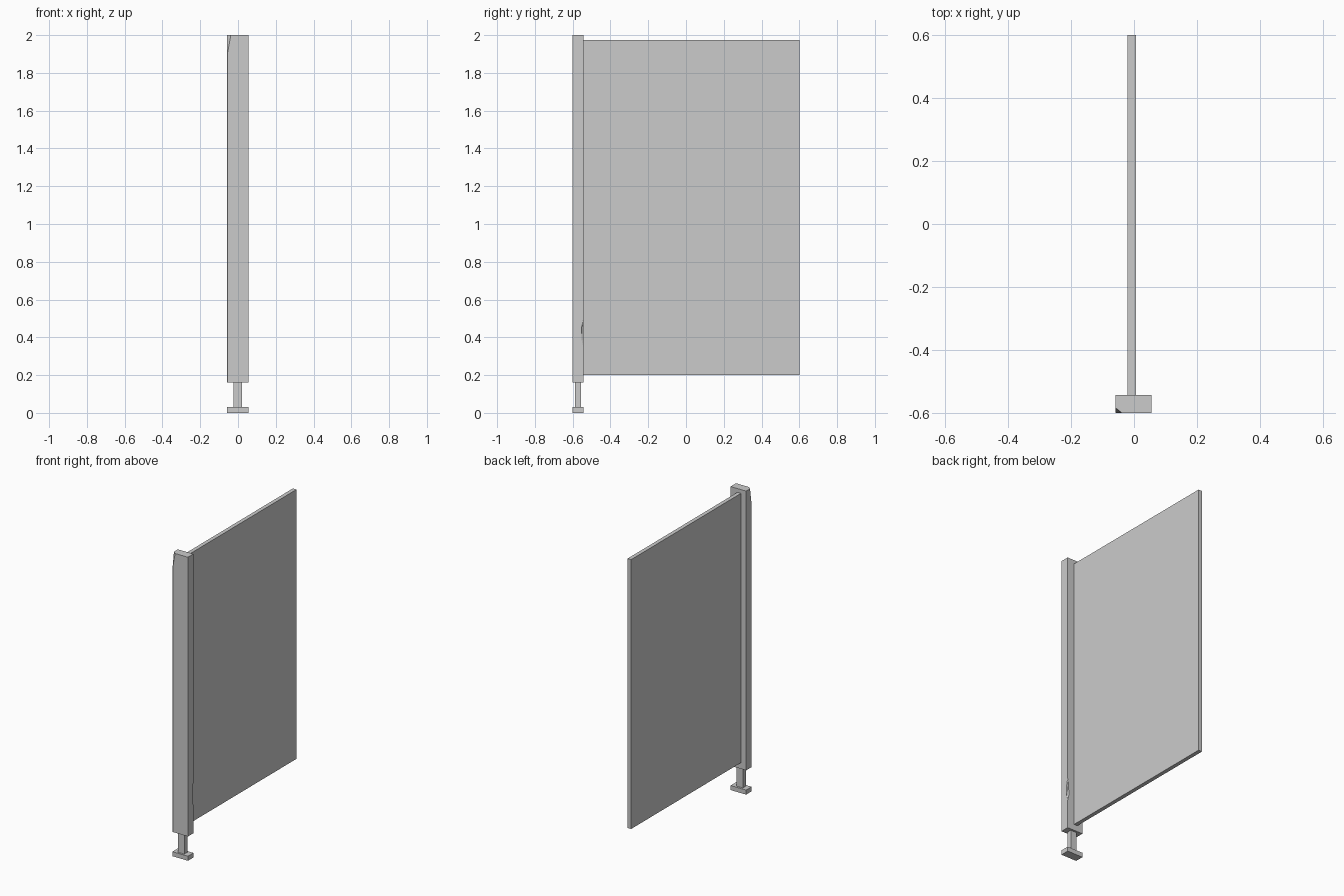
import bpy
import bmesh
from mathutils import Vector, Matrix

cube = bpy.data.objects.get("Cube")
if cube:
    bpy.data.objects.remove(cube, do_unlink=True)

grey = bpy.data.materials.new("plain_grey")
grey.use_nodes = True
grey.diffuse_color = (0.6, 0.6, 0.6, 1)
grey.node_tree.nodes["Principled BSDF"].inputs["Base Color"].default_value = (0.6, 0.6, 0.6, 1)


def finish(name, bm):
    mesh = bpy.data.meshes.new(name)
    bm.to_mesh(mesh)
    bm.free()
    mesh.materials.append(grey)
    obj = bpy.data.objects.new(name, mesh)
    bpy.context.collection.objects.link(obj)
    return obj


def box(low, high):
    low, high = Vector(low), Vector(high)
    bm = bmesh.new()
    bmesh.ops.create_cube(bm, size=1)
    bmesh.ops.scale(bm, vec=high - low, verts=bm.verts)
    bmesh.ops.translate(bm, vec=(low + high) / 2, verts=bm.verts)
    return bm


def slice_off(bm, a, b, c, keep):
    """Cut along the plane through three points and cap the cut."""
    a, b, c, keep = map(Vector, (a, b, c, keep))
    normal = (b - a).cross(c - a)
    if normal.dot(keep - a) > 0:
        normal.negate()
    bmesh.ops.bisect_plane(bm, geom=bm.verts[:] + bm.edges[:] + bm.faces[:],
                           plane_co=a, plane_no=normal, clear_outer=True)
    bmesh.ops.holes_fill(bm, edges=[e for e in bm.edges if e.is_boundary])
    bmesh.ops.recalc_face_normals(bm, faces=bm.faces)


# Foot plate, stem and thin panel
finish("foot_plate", box((-0.058, -0.6, 0), (0.055, -0.543, 0.03)))
finish("stem", box((-0.025, -0.588, 0.03), (0.02, -0.556, 0.16)))
finish("panel", box((-0.02, -0.543, 0.2), (0.006, 0.6, 1.975)))

# Post with a worn front edge and a chipped top corner
left, front, top = -0.058, -0.6, 2.0
middle = (0, -0.57, 1)
post_bm = box((left, front, 0.16), (0.055, -0.543, top))
slice_off(post_bm, (left + 0.003, front, 0), (left, front + 0.003, 0),
          (left, front + 0.003, 1), middle)
slice_off(post_bm, (left + 0.02, front, top), (left, front + 0.016, top),
          (left, front, 1.89), middle)
post = finish("post", post_bm)

# Small nick low on the rear edge of the post
nick = bmesh.new()
bmesh.ops.create_icosphere(nick, subdivisions=1, radius=1)
bmesh.ops.scale(nick, vec=(0.01, 0.013, 0.075), verts=nick.verts)
bmesh.ops.transform(nick, matrix=Matrix.Translation((0.055, -0.543, 0.42)), verts=nick.verts)
cutter = finish("nick_cutter", nick)
cutter.hide_render = True
cutter.hide_set(True)
cut = post.modifiers.new("nick", "BOOLEAN")
cut.operation = "DIFFERENCE"
cut.object = cutter
